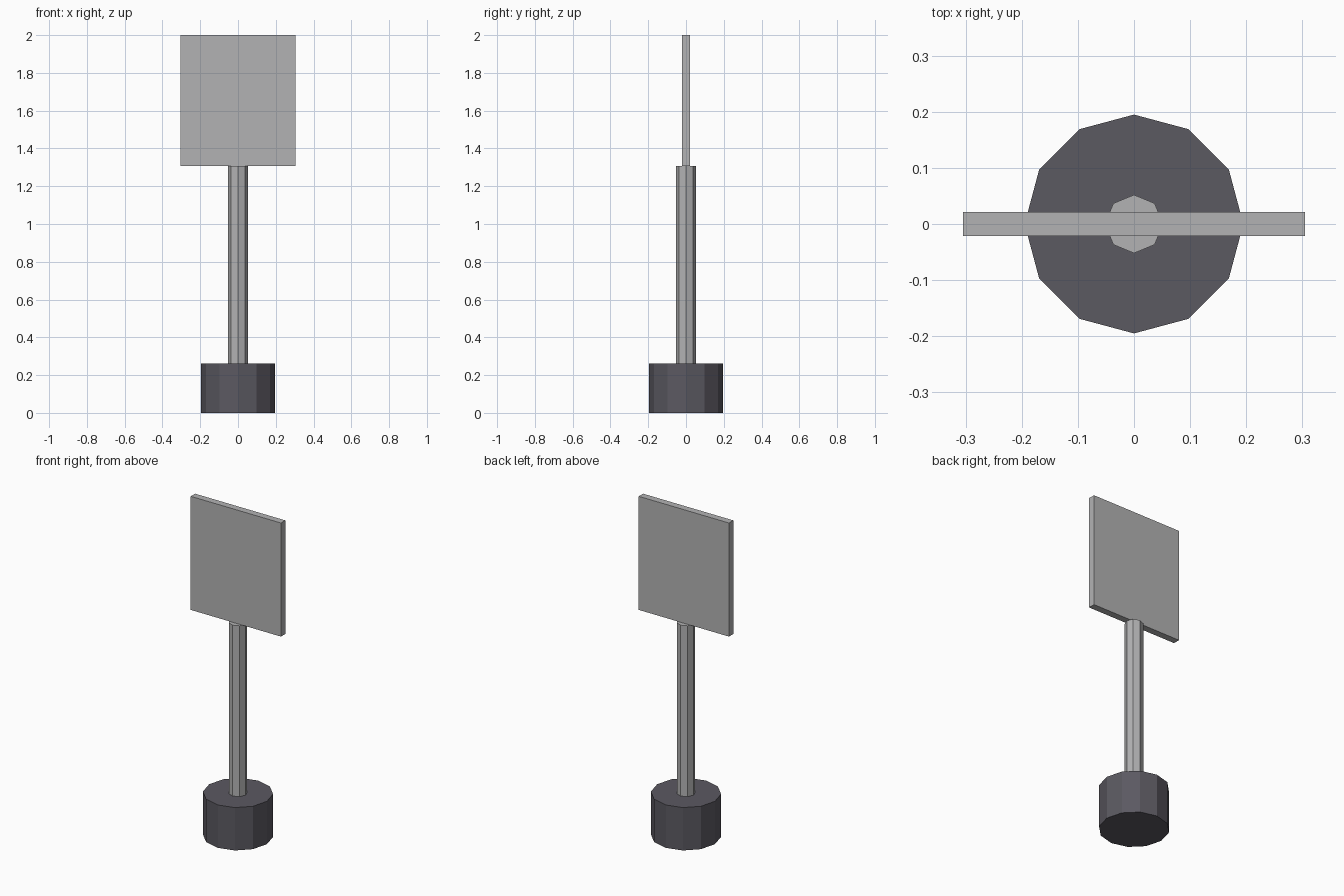
import bpy
from math import pi

cube = bpy.data.objects.get("Cube")
if cube:
    bpy.data.objects.remove(cube, do_unlink=True)


def make_material(name, rgb):
    mat = bpy.data.materials.new(name)
    mat.use_nodes = True
    colour = (*rgb, 1.0)
    mat.diffuse_color = colour
    mat.node_tree.nodes["Principled BSDF"].inputs["Base Color"].default_value = colour
    return mat


def finish(name, mat):
    obj = bpy.context.object
    obj.name = name
    obj.data.materials.append(mat)
    bpy.ops.object.transform_apply(location=False, rotation=True, scale=True)
    return obj


def prism(name, sides, radius, bottom, top, mat):
    bpy.ops.mesh.primitive_cylinder_add(
        vertices=sides, radius=radius, depth=top - bottom,
        location=(0, 0, (bottom + top) / 2))
    return finish(name, mat)


def box(name, size, centre, mat):
    bpy.ops.mesh.primitive_cube_add(size=1, location=centre)
    bpy.context.object.scale = size
    return finish(name, mat)


light_grey = make_material("light grey metal", (0.45, 0.45, 0.456))
dark_grey = make_material("dark grey base", (0.105, 0.10, 0.12))

BASE_TOP, POLE_TOP, SIGN_TOP = 0.262, 1.306, 2.0

# Weighted foot
prism("base", 12, 0.195, 0, BASE_TOP, dark_grey)

# Upright post
prism("pole", 8, 0.052, BASE_TOP, POLE_TOP, light_grey)

# Flat square panel on top of the post
box("sign_panel", (0.61, 0.042, SIGN_TOP - POLE_TOP),
    (0, 0, (SIGN_TOP + POLE_TOP) / 2), light_grey)
